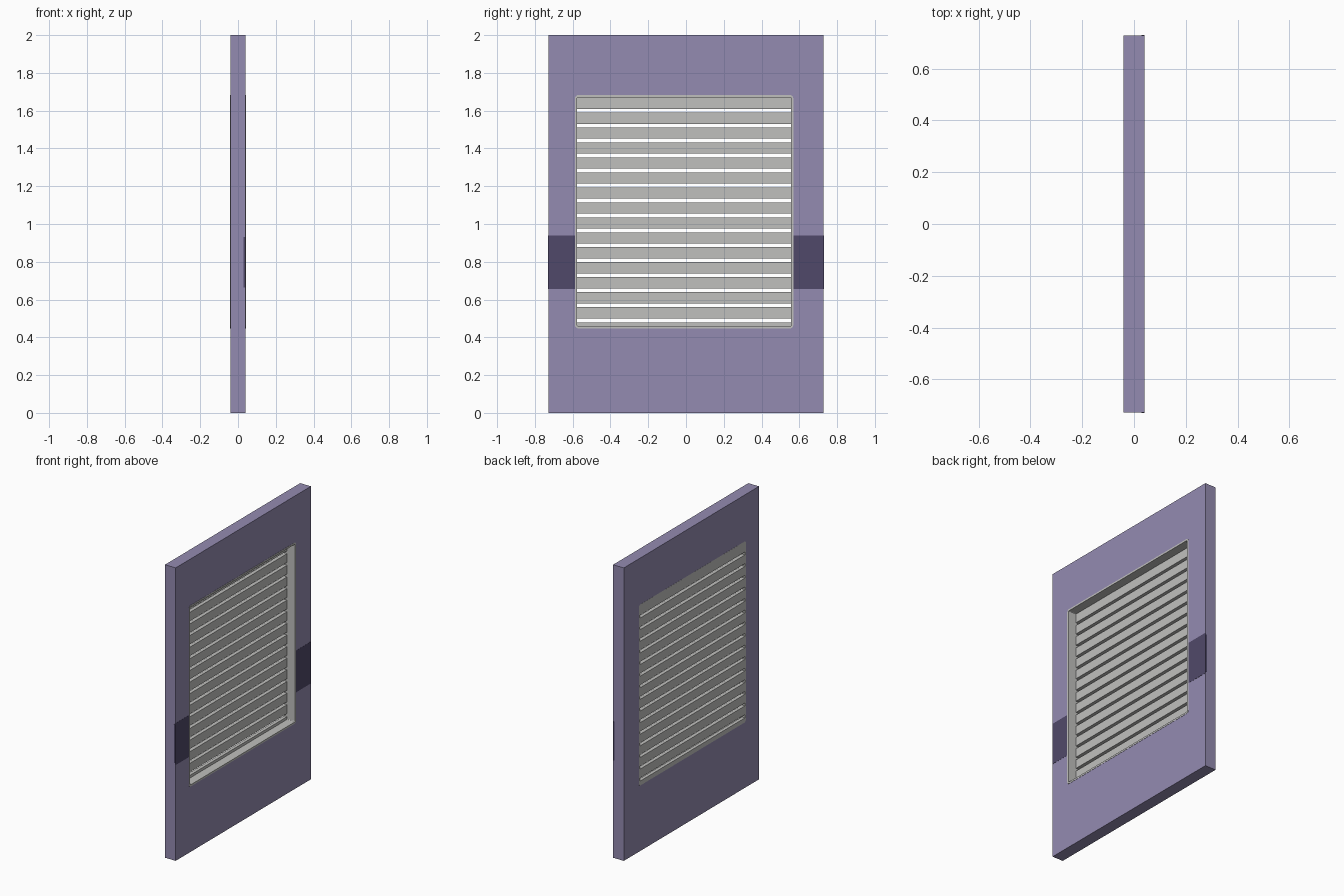
import bpy
import bmesh
import math

cube = bpy.data.objects.get("Cube")
if cube:
    bpy.data.objects.remove(cube, do_unlink=True)


def material(name, rgb):
    # 0-255 display colour converted to linear
    lin = [((c / 255 + 0.055) / 1.055) ** 2.4 for c in rgb] + [1.0]
    m = bpy.data.materials.new(name)
    m.use_nodes = True
    m.diffuse_color = lin
    bsdf = m.node_tree.nodes["Principled BSDF"]
    bsdf.inputs["Base Color"].default_value = lin
    bsdf.inputs["Roughness"].default_value = 0.8
    return m


PURPLE = material("muted_purple", (148, 139, 177))
DARK = material("dark_purple", (80, 73, 106))
GREY = material("light_grey", (192, 192, 190))


def finish(bm, name, mat):
    bmesh.ops.recalc_face_normals(bm, faces=bm.faces)
    mesh = bpy.data.meshes.new(name)
    bm.to_mesh(mesh)
    bm.free()
    mesh.materials.append(mat)
    obj = bpy.data.objects.new(name, mesh)
    bpy.context.collection.objects.link(obj)
    return obj


def box(name, x, y, z, mat):
    bm = bmesh.new()
    bmesh.ops.create_cube(bm, size=1)
    for v in bm.verts:
        v.co = [(lo + hi) / 2 + c * (hi - lo) for c, (lo, hi) in zip(v.co, (x, y, z))]
    return finish(bm, name, mat)


def rounded_rect(y0, y1, z0, z1, r=0.0, steps=4):
    # Outline in the y-z plane; r = 0 gives four plain corners
    if r == 0:
        return [(y1, z1), (y0, z1), (y0, z0), (y1, z0)]
    centres = [(y1 - r, z1 - r), (y0 + r, z1 - r), (y0 + r, z0 + r), (y1 - r, z0 + r)]
    pts = []
    for i, (cy, cz) in enumerate(centres):
        for s in range(steps + 1):
            a = math.pi / 2 * (i + s / steps)
            pts.append((cy + r * math.cos(a), cz + r * math.sin(a)))
    return pts


def ring(name, outer, inner, x0, x1, mat):
    # Rectangular tube running along x between two matching outlines
    bm = bmesh.new()
    loops = [[bm.verts.new((x, y, z)) for y, z in pts]
             for pts, x in ((outer, x0), (outer, x1), (inner, x1), (inner, x0))]
    n = len(outer)
    for a, b in zip(loops, loops[1:] + loops[:1]):
        for i in range(n):
            j = (i + 1) % n
            bm.faces.new((a[i], a[j], b[j], b[i]))
    return finish(bm, name, mat)


# Main dimensions
HALF_W, HEIGHT = 0.729, 2.0
BACK, FRONT = -0.041, 0.040
Y0, Y1, Z0, Z1 = -0.588, 0.568, 0.447, 1.683
WALL = 0.012


def inset(d):
    return (Y0 + d, Y1 - d, Z0 + d, Z1 - d)


# Door slab with its rectangular opening
ring("door_panel", rounded_rect(-HALF_W, HALF_W, 0, HEIGHT),
     rounded_rect(*inset(0.006)), BACK, FRONT, PURPLE)

# Frame lining the opening
ring("vent_frame", rounded_rect(*inset(0), r=0.018),
     rounded_rect(*inset(WALL), r=0.006), BACK - 0.0005, FRONT + 0.0015, GREY)

# Upright slats at the back of the opening, with see-through gaps
iy0, iy1, iz0, iz1 = inset(WALL)
PITCH, SLAT = 0.0793, 0.060
slat_x = (BACK - 0.0005, BACK + 0.0225)
for i in range(15):
    bottom = 1.610 - i * PITCH
    top = iz1 if i == 0 else bottom + SLAT
    box(f"vent_slat_{i + 1:02d}", slat_x, (iy0, iy1), (bottom, top), GREY)
box("vent_bottom_rail", slat_x, (iy0, iy1), (iz0, 0.478), GREY)

# Dark band either side of the frame, lapping slightly round the slab's ends
for side, inner in (("near", Y0), ("far", Y1)):
    s = -1 if side == "near" else 1
    y = sorted((inner, s * (HALF_W + 0.001)))
    box(f"dark_band_{side}", (FRONT, FRONT + 0.001), y, (0.655, 0.940), DARK)
    y_end = sorted((s * HALF_W, s * (HALF_W + 0.001)))
    box(f"dark_band_edge_{side}", (0.029, FRONT + 0.001), y_end, (0.665, 0.930), DARK)
